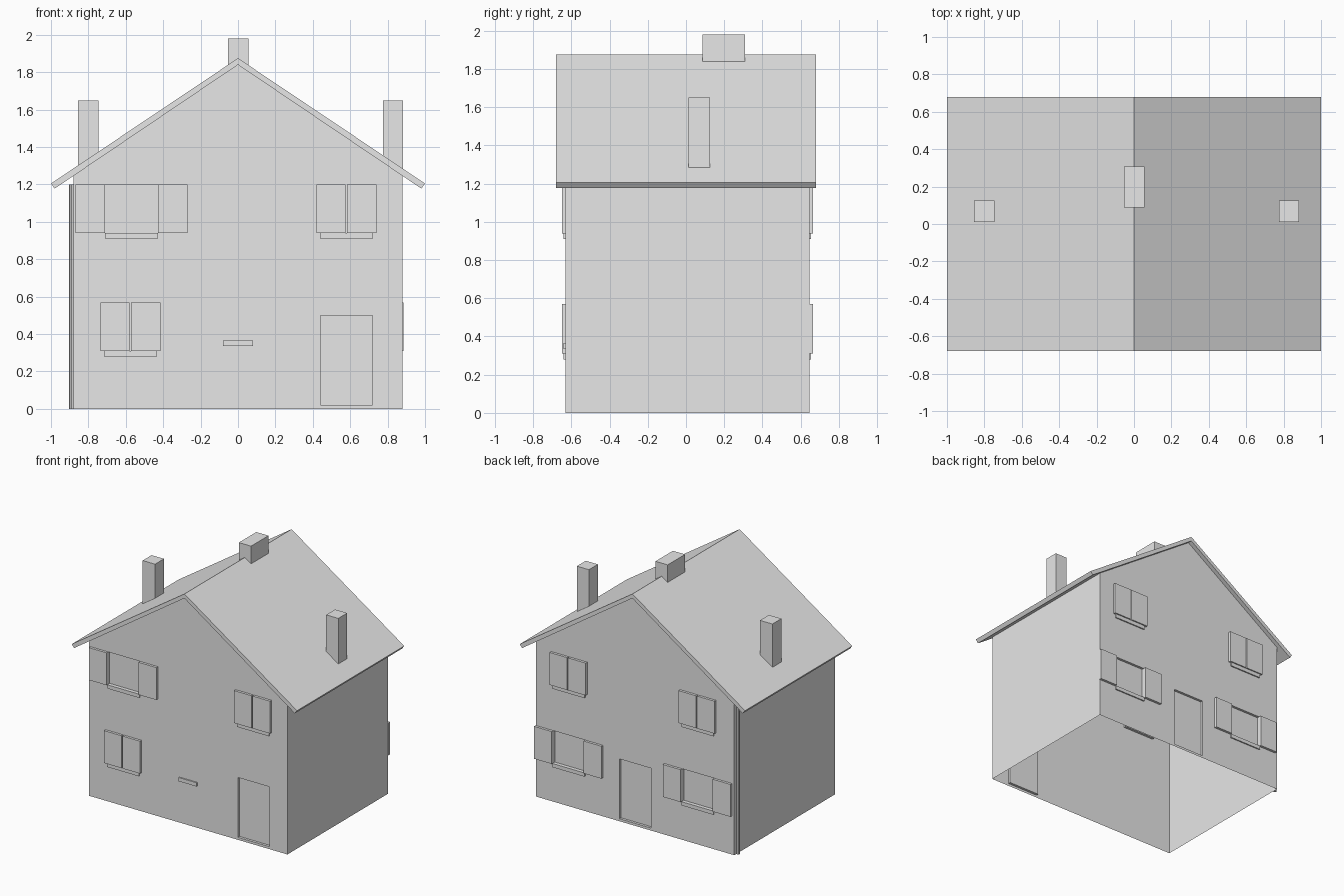
import bpy
import bmesh
from mathutils import Vector

default = bpy.data.objects.get("Cube")
if default:
    bpy.data.objects.remove(default, do_unlink=True)

plaster = bpy.data.materials.new("light grey")
plaster.use_nodes = True
GREY = (0.8, 0.8, 0.8, 1)
plaster.diffuse_color = GREY
plaster.node_tree.nodes["Principled BSDF"].inputs["Base Color"].default_value = GREY

HALF_W = 0.88                       # half width of the walls
WALL_Y = {-1: -0.63, 1: 0.645}      # front and back wall planes
RIDGE, SLOPE = 1.84, 0.67           # underside of the roof
PANE, OUTER = 0.142, 0.30           # half widths of pane and open shutters
WIN_H, RECESS, SHUTTER, SILL = 0.26, 0.02, 0.02, 0.01
LOW, HIGH = 0.31, 0.94              # window bottoms


def finish(name, bm):
    bmesh.ops.recalc_face_normals(bm, faces=bm.faces[:])
    mesh = bpy.data.meshes.new(name)
    bm.to_mesh(mesh)
    bm.free()
    mesh.materials.append(plaster)
    obj = bpy.data.objects.new(name, mesh)
    bpy.context.collection.objects.link(obj)
    return obj


def box(name, lo, hi):
    lo, hi = Vector(lo), Vector(hi)
    bm = bmesh.new()
    bmesh.ops.create_cube(bm, size=1)
    for v in bm.verts:
        v.co = (lo + hi) / 2 + v.co * (hi - lo)
    return finish(name, bm)


def wall_box(name, side, x0, x1, z0, z1, depth):
    """Thin block standing out from the front or back wall."""
    y0, y1 = sorted((WALL_Y[side], WALL_Y[side] + side * depth))
    return box(name, (x0, y0, z0), (x1, y1, z1))


def window_opening(x, z):
    return (x - PANE, x + PANE, z, z + WIN_H)


# Window layout: side, centre, bottom, whether the shutters stand open
windows = [
    (-1, -0.57, HIGH, True), (-1, 0.58, HIGH, False), (-1, -0.575, LOW, False),
    (1, 0.585, LOW, True), (1, -0.56, LOW, True),
    (1, 0.585, HIGH, False), (1, -0.56, HIGH, False),
]
openings = {-1: [(0.44, 0.72, 0.02, 0.50)], 1: [(-0.14, 0.14, 0.02, 0.50)]}
for side, x, z, is_open in windows:
    if is_open:
        openings[side].append(window_opening(x, z))


# Walls: open underneath, with recessed doors and panes
bm = bmesh.new()
eave = RIDGE - SLOPE * HALF_W
outline = [(-HALF_W, 0), (HALF_W, 0), (HALF_W, eave), (0, RIDGE), (-HALF_W, eave)]
corners = {}


def loop(points, y):
    return [bm.verts.new((x, y, z)) for x, z in points]


def loop_edges(verts):
    return [bm.edges.new((a, b)) for a, b in zip(verts, verts[1:] + verts[:1])]


for side, y in WALL_Y.items():
    rim = loop(outline, y)
    corners[side] = rim
    edges = loop_edges(rim)
    holes = []
    for x0, x1, z0, z1 in openings[side]:
        points = [(x0, z0), (x1, z0), (x1, z1), (x0, z1)]
        hole = loop(points, y)
        holes.append((hole, points))
        edges += loop_edges(hole)
    bmesh.ops.triangle_fill(bm, use_beauty=True, edges=edges, normal=(0, side, 0))
    for hole, points in holes:
        back = loop(points, y - side * RECESS)
        bm.faces.new(back)
        for i in range(4):
            j = (i + 1) % 4
            bm.faces.new((hole[i], hole[j], back[j], back[i]))
for low, high in ((1, 2), (0, 4)):
    bm.faces.new((corners[-1][low], corners[1][low], corners[1][high], corners[-1][high]))
finish("walls", bm)

# Roof: one folded slab extruded from front to back
bm = bmesh.new()
profile = [(-1, 1.205), (0, 1.875), (1, 1.205), (0.98, 1.178), (0, RIDGE), (-0.98, 1.178)]
ends = [loop(profile, y) for y in (-0.68, 0.68)]
for end in ends:
    bm.faces.new((end[0], end[1], end[4], end[5]))
    bm.faces.new((end[1], end[2], end[3], end[4]))
for i in range(6):
    j = (i + 1) % 6
    bm.faces.new((ends[0][i], ends[0][j], ends[1][j], ends[1][i]))
finish("roof", bm)

# Chimneys
box("ridge_chimney", (-0.053, 0.087, 1.82), (0.055, 0.308, 1.98))
box("right_chimney", (-0.855, 0.012, 1.27), (-0.745, 0.125, 1.65))
box("left_chimney", (0.775, 0.012, 1.27), (0.882, 0.125, 1.65))

# Windows: a sill, and two shutter leaves either folded back or closed
for side, x, z, is_open in windows:
    wall_box("window_sill", side, x - PANE, x + PANE, z - 0.03, z, SILL)
    inner, outer = (PANE, OUTER) if is_open else (0.004, 0.16)
    for a, b in ((-outer, -inner), (inner, outer)):
        wall_box("shutter", side, x + a, x + b, z, z + WIN_H, SHUTTER)

# Letter slot on the front
wall_box("letter_slot", -1, -0.08, 0.08, 0.335, 0.365, SILL)

# Drainpipe on the right wall near the back corner
bm = bmesh.new()
bmesh.ops.create_cone(bm, cap_ends=True, segments=8, radius1=0.013, radius2=0.013, depth=1.2)
bmesh.ops.translate(bm, verts=bm.verts[:], vec=(-0.89, 0.61, 0.6))
finish("drainpipe", bm)
